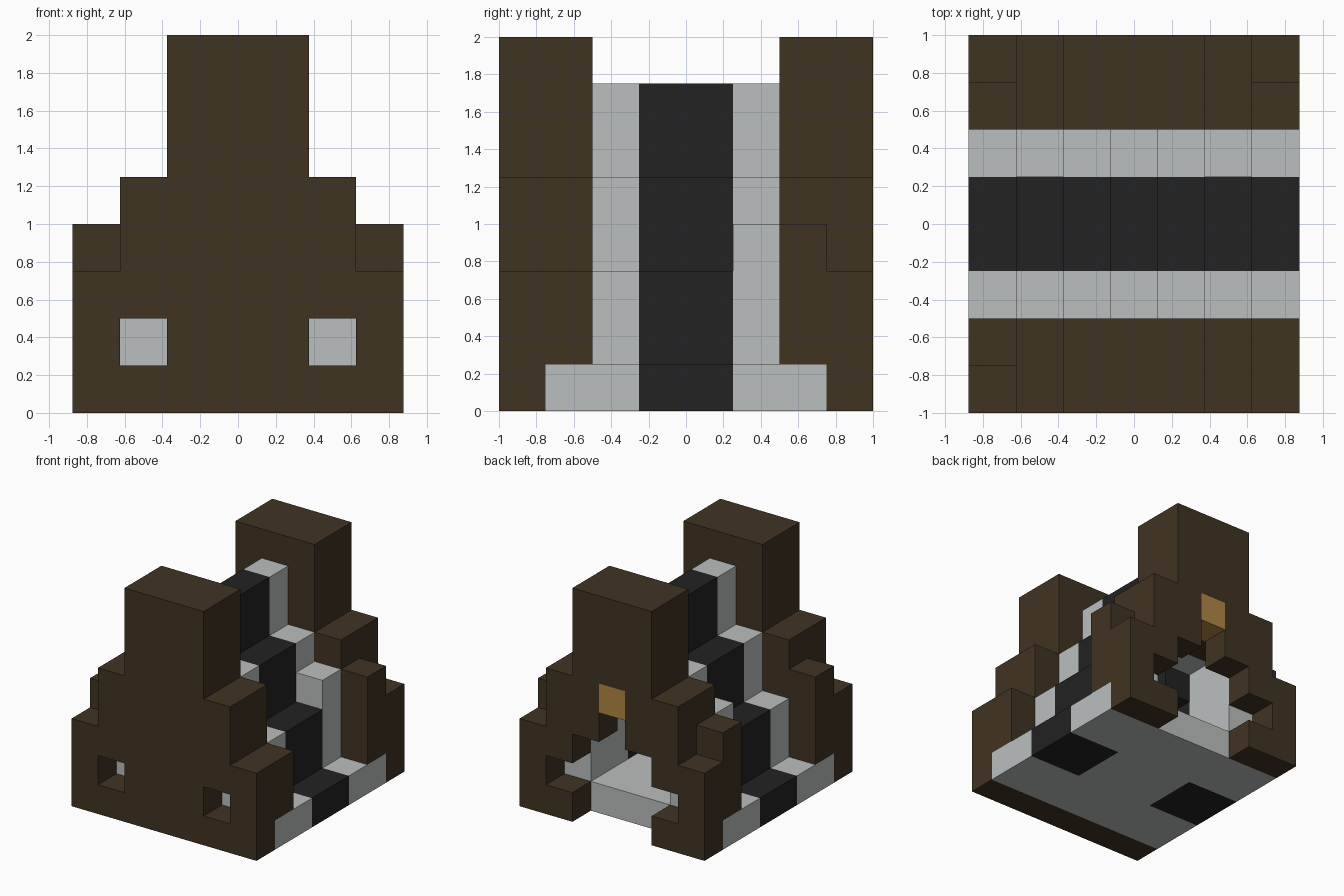
import bpy
import bmesh
from mathutils import Vector

UNIT = 0.25   # edge of one block
MID = 3       # middle column of the seven

old = bpy.data.objects.get("Cube")
if old:
    bpy.data.objects.remove(old, do_unlink=True)


def material(name, rgb):
    mat = bpy.data.materials.new(name)
    mat.use_nodes = True
    color = (*rgb, 1.0)
    mat.diffuse_color = color
    mat.node_tree.nodes["Principled BSDF"].inputs["Base Color"].default_value = color
    return mat


BROWN = material("dark brown", (0.051, 0.033, 0.016))
GREY = material("light grey", (0.50, 0.52, 0.52))
BLACK = material("near black", (0.016, 0.016, 0.016))
GOLD = material("gold", (0.44, 0.24, 0.058))

cells = {}    # block position -> part name
parts = {}    # part name -> material


def blocks(part, mat, dist, ys, zs, sides=(-1, 1)):
    """Fill blocks at the given distances from the middle, on both sides."""
    parts[part] = mat
    for d in dist:
        for s in sides:
            for y in range(*ys):
                for z in range(*zs):
                    cells[MID + s * d, y, z] = part


ALL, CORE, INNER, SIDE, OUTER = range(4), (0, 1), (1,), (2,), (3,)

# Floor slab with a dark strip at each side
blocks("floor", GREY, ALL, (-3, 3), (0, 1))
blocks("floor_strip", BLACK, (2, 3), (-1, 1), (0, 1))

# Side walls of the hollow hall
blocks("front_side_walls", GREY, SIDE, (-3, -1), (1, 3))
blocks("back_side_walls", GREY, SIDE, (1, 3), (1, 4))
blocks("middle_side_walls", BLACK, SIDE, (-1, 1), (1, 3))

# Stepped roof in three bands
for name, mat, ys, low in (("front_roof", GREY, (-2, -1), 3),
                           ("middle_roof", BLACK, (-1, 1), 3),
                           ("back_roof", GREY, (1, 2), 4)):
    blocks(name, mat, INNER, ys, (low, 5))
    blocks(name, mat, (0,), ys, (4, 7))

# Outer gable layers with window openings
for name, y in (("front_gable", -4), ("back_gable", 3)):
    row = (y, y + 1)
    blocks(name, BROWN, OUTER, row, (0, 3))
    blocks(name, BROWN, SIDE, row, (0, 1))
    blocks(name, BROWN, SIDE, row, (2, 5))
blocks("front_gable", BROWN, CORE, (-4, -3), (0, 8))

# Doorway in the back gable with a gold block above it
blocks("back_gable", BROWN, INNER, (3, 4), (3, 8))
blocks("back_gable", BROWN, (0,), (3, 4), (5, 8))
blocks("door_emblem", GOLD, (0,), (3, 4), (4, 5))

# Inner gable layers with raised shoulders on three corners
for name, y, low in (("front_gable_backing", -3, 3), ("back_gable_backing", 2, 4)):
    row = (y, y + 1)
    blocks(name, BROWN, CORE, row, (4, 8))
    blocks(name, BROWN, SIDE, row, (low, 5))
    blocks(name, BROWN, OUTER, row, (1, low))
blocks("front_gable_backing", BROWN, OUTER, (-3, -2), (3, 4), sides=(-1,))


def build(part, mat):
    """Make one object from the exposed faces of its blocks."""
    bm = bmesh.new()
    for cell in [c for c, owner in cells.items() if owner == part]:
        x, y, z = cell
        centre = Vector((x - MID, y + 0.5, z + 0.5))
        for axis in range(3):
            for sign in (-1, 1):
                near = list(cell)
                near[axis] += sign
                if tuple(near) in cells:
                    continue
                n, u, v = Vector(), Vector(), Vector()
                n[axis] = sign / 2
                u[(axis + 1) % 3] = 0.5
                v[(axis + 2) % 3] = sign / 2
                corners = (-u - v, u - v, u + v, v - u)
                bm.faces.new([bm.verts.new((centre + n + c) * UNIT) for c in corners])
    bmesh.ops.remove_doubles(bm, verts=bm.verts[:], dist=0.001)
    mesh = bpy.data.meshes.new(part)
    bm.to_mesh(mesh)
    bm.free()
    mesh.materials.append(mat)
    bpy.context.collection.objects.link(bpy.data.objects.new(part, mesh))


for part, mat in parts.items():
    build(part, mat)
